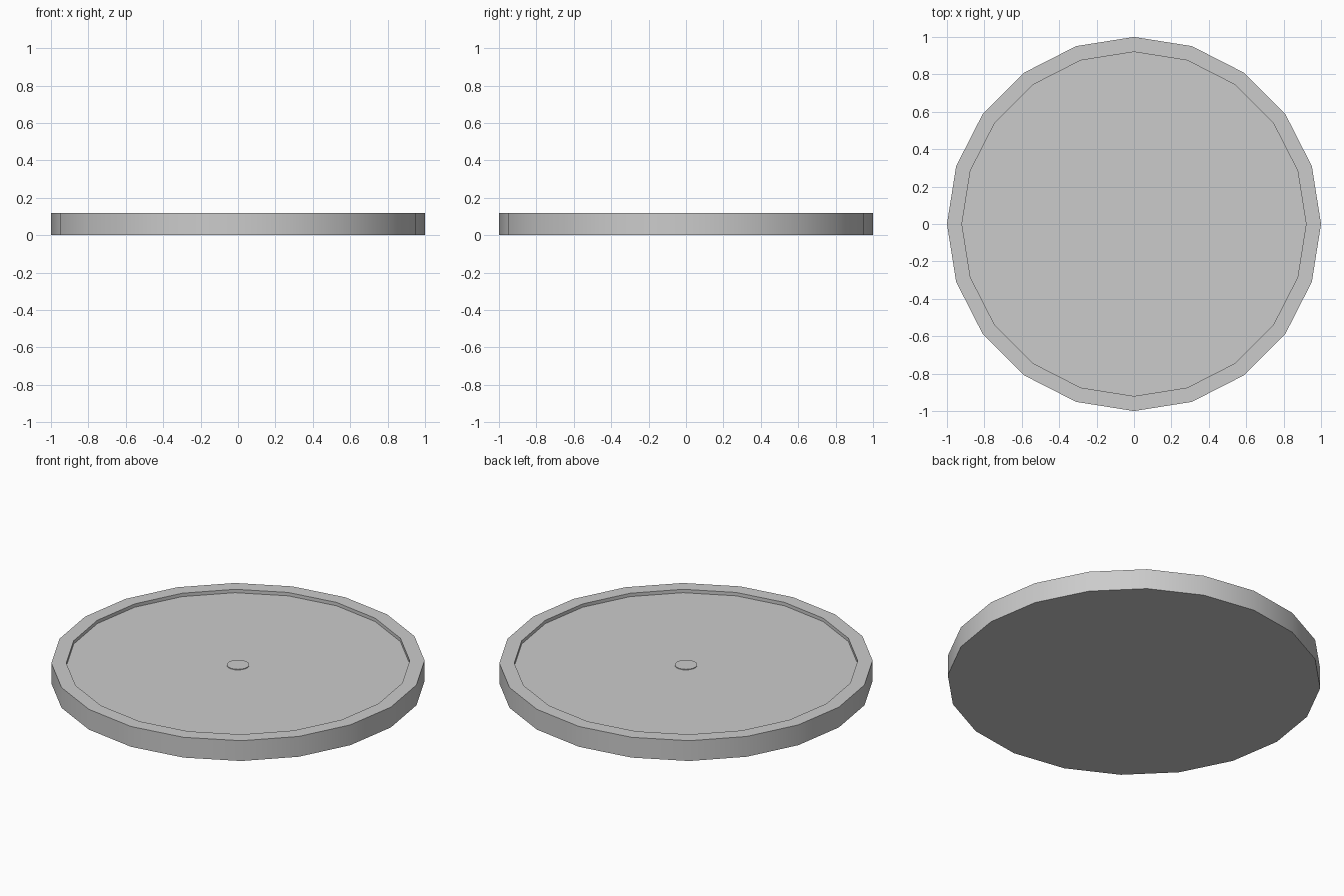
import bpy, bmesh, math

if "Cube" in bpy.data.objects:
    bpy.data.objects.remove(bpy.data.objects["Cube"])

SIDES = 20


def ring(bm, r, z):
    return [bm.verts.new((r * math.cos(2 * math.pi * i / SIDES),
                          r * math.sin(2 * math.pi * i / SIDES), z))
            for i in range(SIDES)]


def lathe(name, profile):
    """Spin a bottom-to-top (radius, z) profile, capping both ends."""
    bm = bmesh.new()
    rings = [ring(bm, r, z) for r, z in profile]
    for a, b in zip(rings, rings[1:]):
        for i in range(SIDES):
            j = (i + 1) % SIDES
            bm.faces.new((a[i], a[j], b[j], b[i]))
    bm.faces.new(rings[0][::-1])
    bm.faces.new(rings[-1])
    mesh = bpy.data.meshes.new(name)
    bm.to_mesh(mesh)
    bm.free()
    obj = bpy.data.objects.new(name, mesh)
    bpy.context.collection.objects.link(obj)
    bpy.context.view_layer.objects.active = obj
    obj.select_set(True)
    bpy.ops.object.shade_smooth_by_angle(angle=math.radians(30))
    obj.select_set(False)
    return obj


# Shallow round tray: outer wall, flat rim, recessed floor
lathe("round_tray", [(1, 0), (1, 0.12), (0.92, 0.12), (0.92, 0.10)])

# Tiny, almost flush button in the middle of the floor
lathe("centre_button", [(0.06, 0.098), (0.06, 0.104)])
